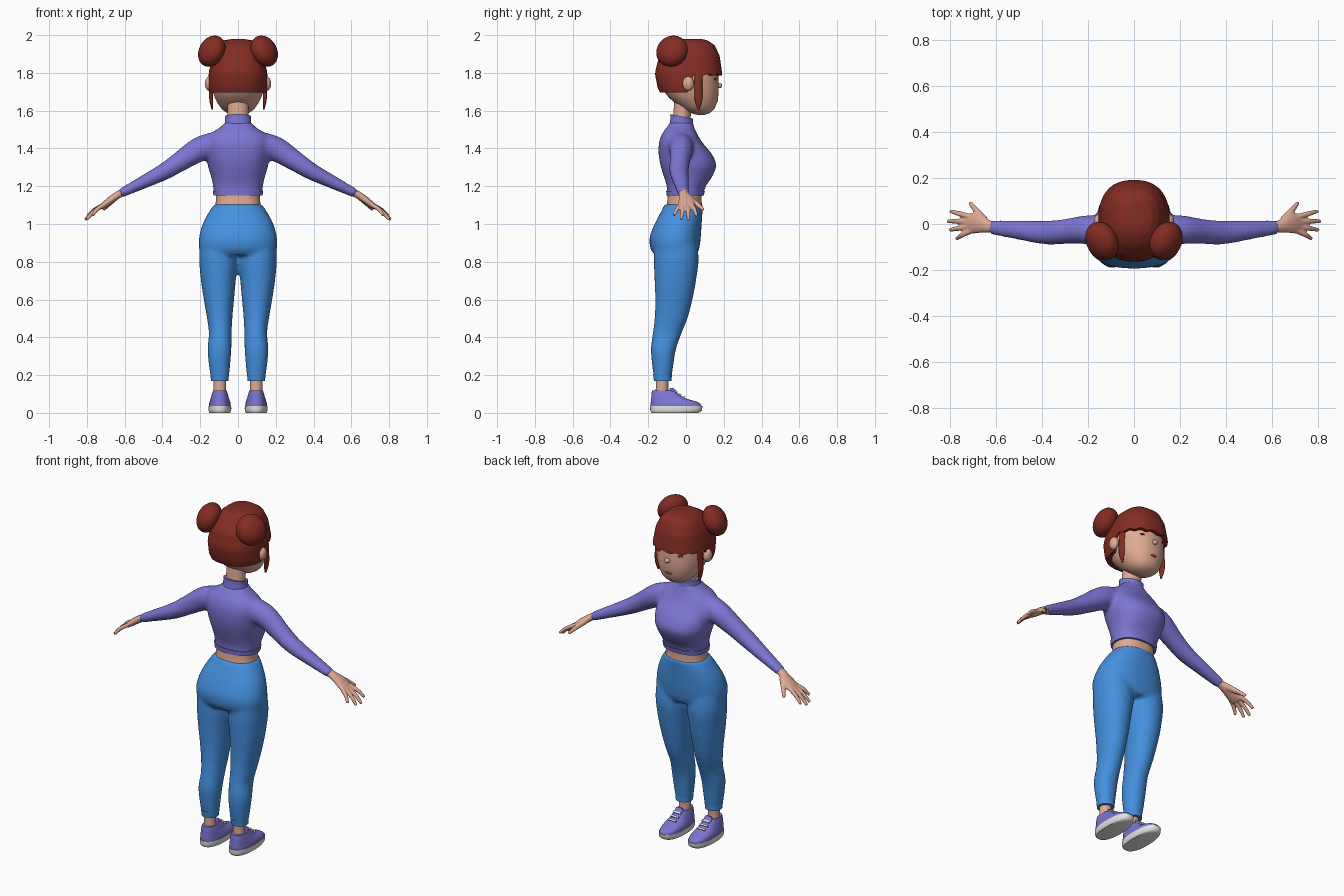
import bpy, bmesh, math
from mathutils import Vector, Matrix

if "Cube" in bpy.data.objects:
    bpy.data.objects.remove(bpy.data.objects["Cube"])


def mat(name, *rgb):
    m = bpy.data.materials.new(name)
    m.diffuse_color = [(c / 255) ** 2.2 for c in rgb] + [1]
    m.use_nodes = True
    m.node_tree.nodes["Principled BSDF"].inputs["Base Color"].default_value = m.diffuse_color
    return m


SKIN = mat("skin", 222, 168, 145)
HAIR = mat("hair red", 130, 48, 40)
KNIT = mat("sweater violet", 124, 117, 210)
DENIM = mat("trouser blue", 70, 143, 222)
SOLE = mat("sole white", 226, 226, 226)
LIPS = mat("lip red", 160, 55, 50)


def spline(rows, sub=4):
    """Catmull-Rom resampling of rows of numbers."""
    out = []
    for i in range(len(rows) - 1):
        a, b, c, d = (rows[max(0, min(len(rows) - 1, i + k))] for k in (-1, 0, 1, 2))
        for s in range(sub):
            t = s / sub
            out.append([q + .5 * t * (r - p + t * (2 * p - 5 * q + 4 * r - w + t * (3 * (q - r) + w - p)))
                        for p, q, r, w in zip(a, b, c, d)])
    return out + [list(rows[-1])]


def skin_rings(bm, rings, cap=True):
    vs = [[bm.verts.new(p) for p in ring] for ring in rings]
    n = len(vs[0])
    for a, b in zip(vs, vs[1:]):
        for i in range(n):
            bm.faces.new((a[i], a[(i + 1) % n], b[(i + 1) % n], b[i]))
    if cap:
        bm.faces.new(vs[0])
        bm.faces.new(vs[-1])


def oval(a, p=2.3):
    c, s = math.cos(a), math.sin(a)
    return (math.copysign(abs(c) ** (2 / p), c), math.copysign(abs(s) ** (2 / p), s))


def loft(bm, rows, cx=0, n=40, p=2.3, tilt=0, sub=4):
    """Stacked ovals; rows are z, half width, back y, front y (and x offset)."""
    rings = []
    for r in spline(rows, sub):
        z, rx, y0, y1 = r[:4]
        x0 = r[4] * cx if len(r) > 4 else cx
        ring = []
        for i in range(n):
            u, v = oval(math.tau * i / n, p)
            y = (y0 + y1) / 2 + v * (y1 - y0) / 2
            ring.append((x0 + u * rx, y, z + tilt * y))
        rings.append(ring)
    skin_rings(bm, rings)


def tube(bm, rows, side=1, n=16):
    """Rounded path; rows are x, y, z, radius across y, radius of thickness."""
    pts = spline(rows)
    pos = [Vector((q[0] * side, q[1], q[2])) for q in pts]
    rings = []
    for i, q in enumerate(pts):
        t = (pos[min(i + 1, len(pos) - 1)] - pos[max(i - 1, 0)]).normalized()
        u = Vector((0, 1, 0))
        u = (u - t * u.dot(t)).normalized()
        v = t.cross(u)
        rings.append([pos[i] + u * q[3] * math.cos(math.tau * k / n) + v * q[4] * math.sin(math.tau * k / n)
                      for k in range(n)])
    skin_rings(bm, rings)


def finish(name, bm, material, voxel=0, smooth=4, angle=50):
    bmesh.ops.recalc_face_normals(bm, faces=bm.faces)
    me = bpy.data.meshes.new(name)
    bm.to_mesh(me)
    bm.free()
    me.materials.append(material)
    ob = bpy.data.objects.new(name, me)
    bpy.context.collection.objects.link(ob)
    if voxel:
        m = ob.modifiers.new("merge", "REMESH")
        m.mode, m.voxel_size, m.use_smooth_shade = "VOXEL", voxel, True
        m = ob.modifiers.new("relax", "SMOOTH")
        m.factor, m.iterations = .5, smooth
    else:
        bpy.ops.object.select_all(action="DESELECT")
        ob.select_set(True)
        bpy.context.view_layer.objects.active = ob
        bpy.ops.object.shade_smooth_by_angle(angle=math.radians(angle))
    return ob


def ball(name, material, loc, scale, rot=None):
    bm = bmesh.new()
    m = Matrix.Translation(loc) @ (rot or Matrix()) @ Matrix.Diagonal((*scale, 1))
    bmesh.ops.create_uvsphere(bm, u_segments=28, v_segments=18, radius=1, matrix=m)
    return finish(name, bm, material)


def solid(name, material, rows, **kw):
    bm = bmesh.new()
    loft(bm, rows, **kw)
    return finish(name, bm, material)


# head, neck and bare waist
solid("head", SKIN, [(1.578, .02, .06, .10), (1.59, .06, .02, .13), (1.62, .095, -.03, .155),
                     (1.68, .127, -.10, .171), (1.75, .142, -.135, .172), (1.83, .142, -.14, .165),
                     (1.91, .11, -.1, .13), (1.94, .05, -.03, .06)], p=2.15)
solid("neck", SKIN, [(1.5, .058, -.075, .025), (1.57, .055, -.068, .025), (1.68, .058, -.06, .04)], p=2)
solid("waist", SKIN, [(1.08, .122, -.105, .085), (1.13, .117, -.098, .083), (1.19, .12, -.095, .085)])
ball("nose", SKIN, (0, .176, 1.733), (.015, .016, .014))
ball("mouth", LIPS, (0, .162, 1.655), (.024, .008, .008))

# hair cap: hem is high over the face and low at the back
PROFILE = [(1.98, .03, -.01, .08), (1.972, .075, -.05, .115), (1.945, .108, -.095, .153),
           (1.89, .137, -.142, .178), (1.8, .155, -.165, .191), (1.72, .155, -.15, .192),
           (1.69, .148, -.135, .188)]


def hair_size(z):
    for a, b in zip(PROFILE, PROFILE[1:]):
        if z >= b[0]:
            t = (a[0] - z) / (a[0] - b[0])
            return [p + t * (q - p) for p, q in zip(a[1:], b[1:])]
    return PROFILE[-1][1:]


def hair_point(a, t, inset=1):
    s = max(0, min(1, (math.sin(a) + .08) / .2))
    hem = 1.697 + .093 * s * s * (3 - 2 * s)
    if s == 1:
        hem += .005 * math.sin(a * 14)
    z = 1.98 - (1.98 - hem) * t
    rx, y0, y1 = hair_size(z)
    u, v = oval(a, 2.4)
    return (u * rx * inset, (y0 + y1) / 2 + v * (y1 - y0) / 2 * inset, z)


bm = bmesh.new()
N = 72
steps = [((i / 18) ** 1.6, 1) for i in range(19)] + [(1, .82)]
skin_rings(bm, [[hair_point(math.tau * k / N, t, s) for k in range(N)] for t, s in steps], cap=False)
bm.verts.ensure_lookup_table()
bm.faces.new(bm.verts[:N])
finish("hair_cap", bm, HAIR, angle=60)

for s, side in ((1, "right"), (-1, "left")):
    # buns, ears, lashes and side locks
    turn = Vector((.8 * s, -.4, .45)).to_track_quat("Z", "Y").to_matrix().to_4x4()
    ball(side + "_bun", HAIR, (.139 * s, -.074, 1.915), (.087, .087, .063), turn)
    ball(side + "_ear", SKIN, (.152 * s, .012, 1.743), (.023, .03, .038))
    ball(side + "_lash", HAIR, (.062 * s, .153, 1.768), (.022, .008, .007))
    bm = bmesh.new()
    tube(bm, [(.135, .065, 1.82, .024, .012), (.142, .065, 1.73, .021, .011),
              (.142, .066, 1.66, .021, .010), (.136, .066, 1.607, .006, .004)], s)
    finish(side + "_side_lock", bm, HAIR)

    # hand: palm, four fingers and thumb fused together
    bm = bmesh.new()
    tube(bm, [(.59, -.015, 1.178, .025, .021), (.63, -.011, 1.157, .027, .02), (.67, .001, 1.13, .041, .02),
              (.70, .003, 1.107, .044, .018), (.727, .002, 1.087, .038, .013)], s)
    for y, tip in ((.033, (.797, .056, 1.042)), (.012, (.809, .012, 1.022)),
                   (-.011, (.8, -.026, 1.024)), (-.03, (.77, -.064, 1.045))):
        x, ty, z = tip
        tube(bm, [(.70, y * .9, 1.107, .012, .012), ((.72 + x) / 2, (y + ty) / 2, (1.1 + z) / 2 + .006, .0115, .0115),
                  (x, ty, z, .008, .008)], s, 10)
    tube(bm, [(.65, .015, 1.138, .02, .016), (.685, .058, 1.105, .014, .013), (.712, .093, 1.075, .009, .008)], s, 10)
    finish(side + "_hand", bm, SKIN, .005, 2)

    # ankle
    solid(side + "_ankle", SKIN, [(.07, .036, -.165, -.09), (.13, .033, -.16, -.094), (.2, .034, -.16, -.09)],
          cx=.096 * s, p=2)
    # trouser cuff
    solid(side + "_cuff", DENIM, [(.17, .046, -.17, -.076), (.205, .049, -.174, -.075)], cx=.097 * s, p=2.1, sub=1)

    # shoe: sole, upper and laces
    solid(side + "_sole", SOLE, [(0, .054, -.183, .066), (.012, .06, -.189, .083), (.036, .06, -.19, .087)],
          cx=.096 * s, p=2.4, sub=2)
    solid(side + "_shoe", KNIT, [(.03, .058, -.187, .083), (.048, .057, -.187, .076), (.06, .054, -.186, .055),
                                 (.07, .051, -.185, .02), (.082, .047, -.184, -.012), (.1, .042, -.183, -.037),
                                 (.118, .036, -.18, -.062)], cx=.096 * s, p=2.4)
    solid(side + "_tongue", KNIT, [(.08, .026, -.105, -.03), (.11, .026, -.092, -.048), (.132, .022, -.085, -.068)],
          cx=.096 * s)
    bm = bmesh.new()
    for y, z in ((-.052, .114), (-.032, .098), (-.010, .084)):
        m = Matrix.Translation((.096 * s, y, z)) @ Matrix.Rotation(-.7, 4, "X") @ Matrix.Diagonal((.05, .01, .01, 1))
        bmesh.ops.create_cube(bm, size=1, matrix=m)
    finish(side + "_laces", bm, SOLE, angle=30)

# sweater: torso and both sleeves fused
bm = bmesh.new()
loft(bm, [(1.15, .127, -.10, .09), (1.2, .132, -.102, .105), (1.25, .142, -.117, .138), (1.31, .16, -.135, .16),
          (1.37, .168, -.145, .137), (1.43, .17, -.143, .088), (1.475, .15, -.128, .06),
          (1.508, .1, -.105, .045), (1.54, .066, -.082, .035)])
for s in (1, -1):
    tube(bm, [(.1, -.033, 1.425, .07, .068), (.2, -.025, 1.397, .063, .066), (.3, -.033, 1.335, .054, .054),
              (.39, -.037, 1.278, .051, .045), (.5, -.026, 1.222, .042, .035), (.622, -.014, 1.162, .031, .024)], s, 24)
finish("sweater", bm, KNIT, .011, 5)
solid("sweater_hem", KNIT, [(1.15, .13, -.103, .094), (1.176, .133, -.105, .1)], sub=1)
solid("collar", KNIT, [(1.505, .074, -.088, .043), (1.54, .069, -.083, .038), (1.565, .069, -.082, .037)],
      p=2.1, tilt=-.2)

# trousers: hips and both legs fused
bm = bmesh.new()
loft(bm, [(1.105, .125, -.113, .09), (1.06, .156, -.135, .087), (1.0, .187, -.166, .083), (.93, .206, -.192, .078),
          (.87, .206, -.188, .07), (.835, .195, -.165, .055)])
for s in (1, -1):
    loft(bm, [(.93, .09, -.16, .05, 1.1), (.82, .103, -.17, .067, 1.03), (.7, .092, -.166, .053, 1.04),
              (.6, .08, -.163, .034, 1.01), (.5, .067, -.166, .008, .97), (.42, .06, -.176, -.024, .94),
              (.34, .063, -.186, -.052, .98), (.26, .057, -.18, -.066, .98), (.17, .046, -.168, -.078, .96)],
         cx=.1 * s, p=2.1)
finish("trousers", bm, DENIM, .011, 5)
